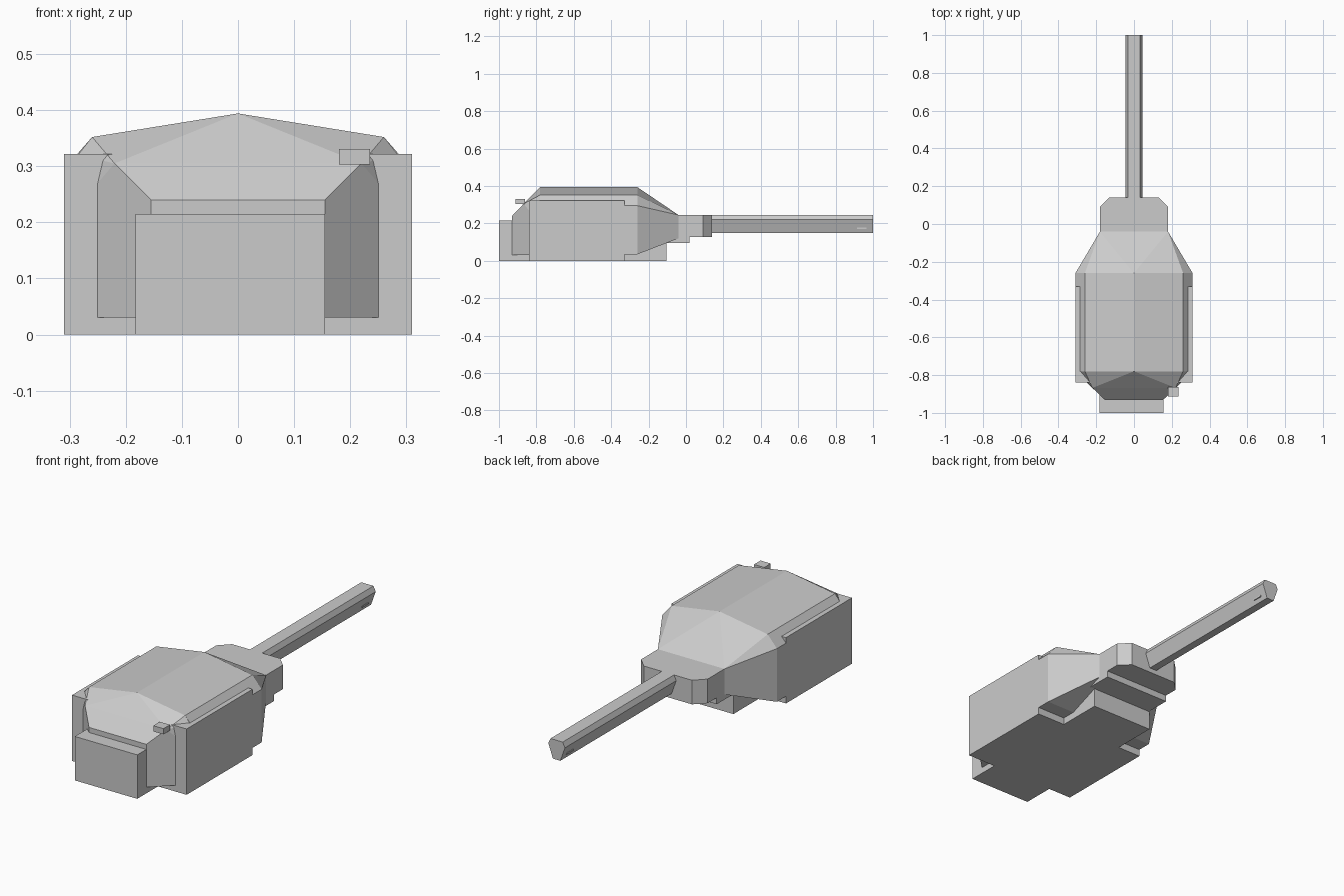
import bpy
import bmesh

old = bpy.data.objects.get("Cube")
if old:
    bpy.data.objects.remove(old, do_unlink=True)

grey = bpy.data.materials.new("plain_grey")
grey.use_nodes = True
colour = (0.6, 0.6, 0.6, 1)
grey.diffuse_color = colour
grey.node_tree.nodes["Principled BSDF"].inputs["Base Color"].default_value = colour


def solid(name, points, mirror=True):
    """Convex faceted solid around the points, mirrored across x by default."""
    pts = set(points)
    if mirror:
        pts |= {(-x, y, z) for x, y, z in points}
    bm = bmesh.new()
    for p in sorted(pts):
        bm.verts.new(p)
    res = bmesh.ops.convex_hull(bm, input=bm.verts)
    loose = list({v for v in res["geom_interior"] + res["geom_unused"]
                  if isinstance(v, bmesh.types.BMVert)})
    if loose:
        bmesh.ops.delete(bm, geom=loose, context="VERTS")
    bmesh.ops.dissolve_limit(bm, angle_limit=0.01, verts=bm.verts, edges=bm.edges)
    bmesh.ops.recalc_face_normals(bm, faces=bm.faces)
    mesh = bpy.data.meshes.new(name)
    bm.to_mesh(mesh)
    bm.free()
    mesh.materials.append(grey)
    obj = bpy.data.objects.new(name, mesh)
    bpy.context.collection.objects.link(obj)
    return obj


def box(name, xs, ys, zs):
    return solid(name, [(x, y, z) for x in xs for y in ys for z in zs], mirror=False)


def section(y, outline):
    return [(x, y, z) for x, z in outline]


# Main hull: constant roofed section, then a tapering nose
roof = [(0.31, 0.035), (0.31, 0.295), (0.26, 0.352), (0, 0.394)]
nose = [(0.18, 0.12), (0.18, 0.245)]
solid("main_hull", section(-0.78, roof) + section(-0.26, roof) + section(-0.04, nose))

# Rear hull: sloped back with chamfered corners
solid("rear_hull", [
    (0.155, -0.93, 0.03), (0.155, -0.93, 0.24),
    (0.25, -0.84, 0.03), (0.25, -0.84, 0.27), (0.22, -0.868, 0.305),
    (0.285, -0.78, 0.32), (0.26, -0.78, 0.352), (0, -0.78, 0.394),
    (0.25, -0.78, 0.03)])

# Wide side body and the long off-centre box through the bottom
box("side_body", (-0.31, 0.31), (-0.84, -0.33), (0, 0.322))
box("lower_box", (-0.183, 0.155), (-1, -0.105), (0, 0.215))

# Gun mount with chamfered front corners, and the step beneath it
mount = [(0.18, -0.06), (0.18, 0.09), (0.13, 0.14)]
solid("gun_mount", [(x, y, z) for x, y in mount for z in (0.127, 0.245)])
box("mount_step", (-0.18, 0.18), (-0.13, 0.02), (0.095, 0.14))

# Six-sided barrel with a small slot plate near the muzzle
barrel = [(0.033, 0.245), (0.045, 0.22), (0.02, 0.15)]
solid("barrel", section(0.12, barrel) + section(1, barrel))
box("muzzle_slot", (-0.032, 0.032), (0.915, 0.965), (0.17, 0.178))

# Small sight block behind the roof
box("sight_block", (0.18, 0.235), (-0.912, -0.862), (0.303, 0.331))
